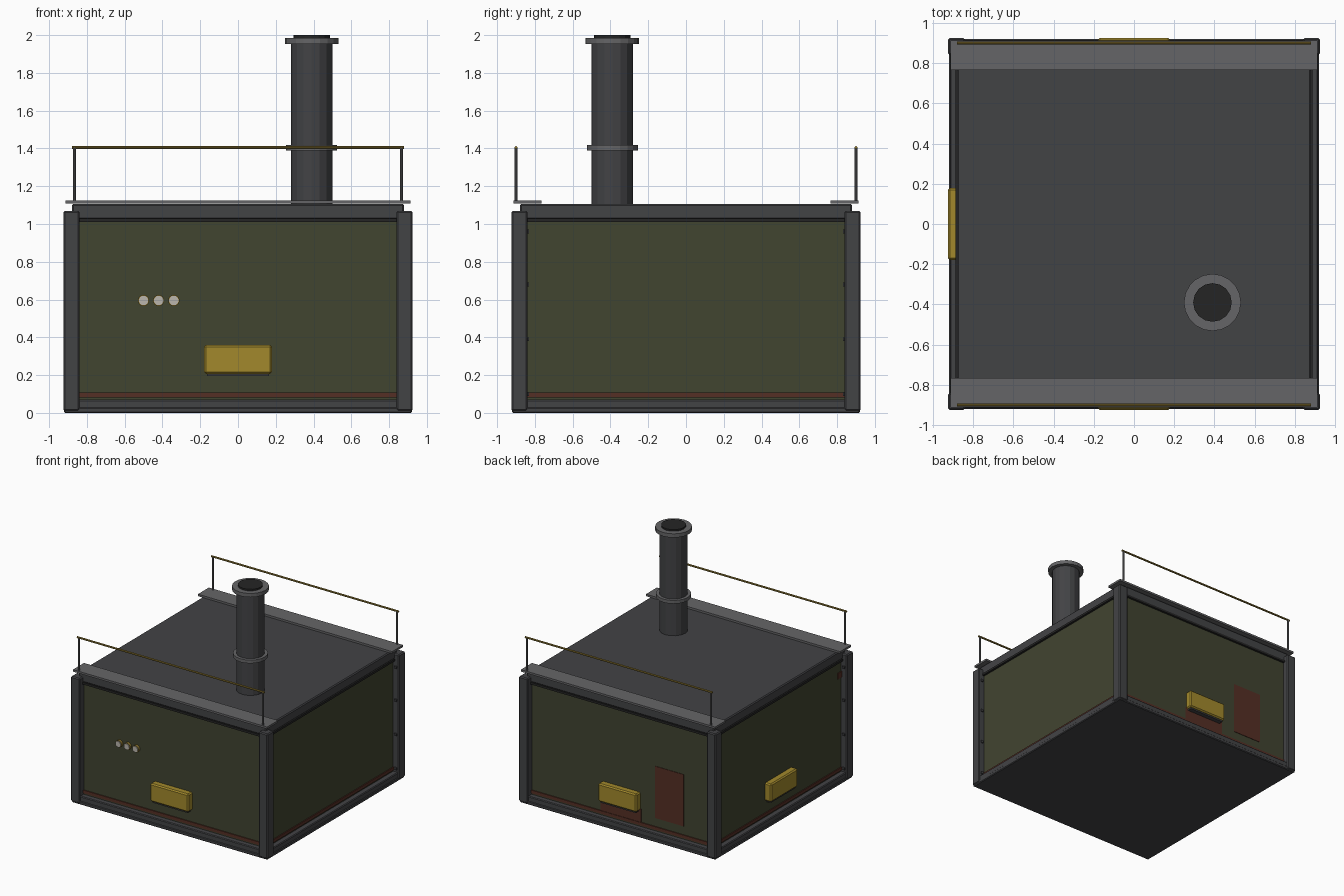
import bpy, math

if "Cube" in bpy.data.objects:
    bpy.data.objects.remove(bpy.data.objects["Cube"])

def material(name, r, g, b):
    m = bpy.data.materials.new(name)
    m.diffuse_color = (r, g, b, 1)
    m.use_nodes = True
    m.node_tree.nodes["Principled BSDF"].inputs["Base Color"].default_value = m.diffuse_color
    return m

STEEL = material("dark_steel", 0.055, 0.056, 0.06)
PLATE = material("plate_grey", 0.13, 0.13, 0.135)
OLIVE = material("olive", 0.053, 0.058, 0.03)
YELLOW = material("yellow", 0.36, 0.25, 0.025)
BRASS = material("brass", 0.26, 0.18, 0.03)
RUST = material("rust", 0.09, 0.028, 0.018)
SOOT = material("soot", 0.018, 0.018, 0.018)
GLASS = material("lamp_glass", 0.5, 0.47, 0.42)

def finish(ob, name, mat, bevel):
    ob.name = name
    ob.data.materials.append(mat)
    if bevel:
        mod = ob.modifiers.new("bevel", "BEVEL")
        mod.width = bevel
        mod.segments = 1
    return ob

def box(name, lo, hi, mat, bevel=0):
    bpy.ops.mesh.primitive_cube_add(size=1, location=[(a + b) / 2 for a, b in zip(lo, hi)])
    ob = bpy.context.object
    ob.scale = [b - a for a, b in zip(lo, hi)]
    bpy.ops.object.transform_apply(location=False, rotation=False, scale=True)
    return finish(ob, name, mat, bevel)

def cyl(name, loc, r, h, mat, n=16, rot=(0, 0, 0), bevel=0):
    bpy.ops.mesh.primitive_cylinder_add(vertices=n, radius=r, depth=h, location=loc, rotation=rot)
    return finish(bpy.context.object, name, mat, bevel)

def side_box(name, side, u, d, z, mat, bevel=0):
    """Box on a wall: u across, d outward; side 0 front, 1 right, 2 back, 3 left."""
    ob = box(name, (u[0], -d[1], z[0]), (u[1], -d[0], z[1]), mat, bevel)
    a = side * math.pi / 2
    x, y, zz = ob.location
    ob.location = (x * math.cos(a) - y * math.sin(a), x * math.sin(a) + y * math.cos(a), zz)
    ob.rotation_euler.z = a
    return ob

# Body core and base
box("wall_body", (-.87, -.87, .03), (.87, .87, 1.05), OLIVE)
box("base", (-.92, -.92, 0), (.92, .92, .03), STEEL, .006)

# Frame on each side
for s in range(4):
    side_box("sill", s, (-.85, .85), (.84, .915), (.02, .07), STEEL, .006)
    side_box("rust_strip", s, (-.84, .84), (.86, .878), (.082, .108), RUST)
    side_box("top_trim", s, (-.84, .84), (.86, .888), (1.01, 1.028), SOOT)
for sx in (-1, 1):
    for sy in (-1, 1):
        cx, cy = sx * .8825, sy * .8825
        box("corner_post", (cx - .0425, cy - .0425, .01), (cx + .0425, cy + .0425, 1.07), STEEL, .008)
        for z in (.10, .39, .68, .96):
            box("post_rivet", (sx * .895 - .01, sy * .837 - .007, z - .01),
                (sx * .895 + .01, sy * .837 + .007, z + .01), STEEL)

# Roof with walkways and handrails
box("roof", (-.88, -.88, 1.025), (.88, .88, 1.105), STEEL, .008)
for s in (-1, 1):
    box("walkway", (-.912, s * .8385 - .0735, 1.108), (.912, s * .8385 + .0735, 1.125), PLATE)
    for x in (-.865, .865):
        cyl("rail_post", (x, s * .9, 1.262), .008, .29, PLATE, 8)
    cyl("handrail", (0, s * .9, 1.405), .008, 1.76, BRASS, 8, (0, math.pi / 2, 0))

# Chimney
CX, CY = .39, -.39
cyl("chimney_pipe", (CX, CY, 1.53), .11, .88, STEEL, 16)
cyl("chimney_collar", (CX, CY, 1.403), .135, .028, PLATE, 20)
cyl("chimney_rim", (CX, CY, 1.97), .142, .032, PLATE, 20)
cyl("chimney_mouth", (CX, CY, 1.975), .096, .05, SOOT, 16)

# Yellow boxes on front, back and left
for s in (0, 2, 3):
    side_box("yellow_box", s, (-.18, .18), (.86, .925), (.207, .36), YELLOW, .01)
    side_box("box_lip", s, (-.165, .165), (.86, .912), (.195, .21), STEEL)

# Rust patches
side_box("rust_stain", 2, (-.19, .19), (.86, .874), (.09, .22), RUST)
side_box("rust_patch", 2, (.32, .59), (.86, .874), (.18, .62), RUST)
side_box("rust_spot", 3, (.79, .84), (.86, .876), (.87, .92), RUST)

# Front lamps
for x in (-.5, -.42, -.34):
    cyl("lamp_ring", (x, -.876, .595), .03, .03, BRASS, 14, (math.pi / 2, 0, 0))
    cyl("lamp_lens", (x, -.88, .595), .025, .035, GLASS, 14, (math.pi / 2, 0, 0))
